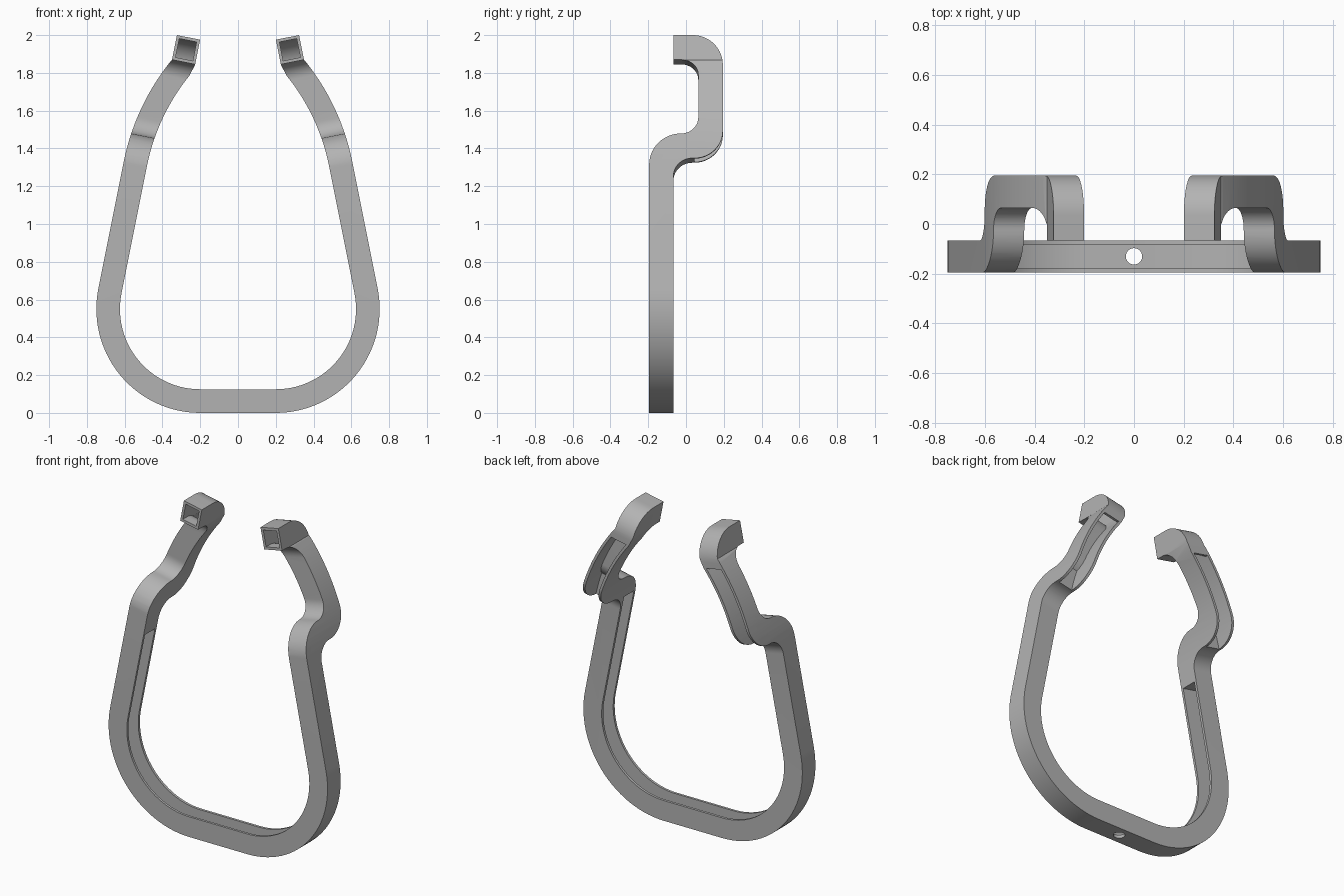
import bpy
from math import sin, cos, radians, pi
from mathutils import Vector

cube = bpy.data.objects.get("Cube")
if cube:
    bpy.data.objects.remove(cube, do_unlink=True)

TILT = radians(11.3)      # inward lean of the legs
END = radians(39)         # lean where the upper arm meets the hook
WIDTH = 0.125             # bar width seen from the front
WALL = 0.016


def arc(cx, cy, r, a, b, n=14):
    """Points on an arc from angle a to b, in degrees."""
    steps = [radians(a + (b - a) * i / n) for i in range(n + 1)]
    return [(cx + r * cos(s), cy + r * sin(s)) for s in steps]


def prism(name, points, place, lo, hi):
    """Extrude a flat outline between two depths; place maps (a, b, depth) to space."""
    n = len(points)
    verts = [place(a, b, d) for d in (lo, hi) for a, b in points]
    faces = [list(range(n)), list(range(n, 2 * n))[::-1]]
    faces += [(i, i + n, (i + 1) % n + n, (i + 1) % n) for i in range(n)]
    mesh = bpy.data.meshes.new(name)
    mesh.from_pydata(verts, [], faces)
    obj = bpy.data.objects.new(name, mesh)
    bpy.context.collection.objects.link(obj)
    bpy.context.view_layer.objects.active = obj
    bpy.ops.object.select_all(action='DESELECT')
    obj.select_set(True)
    bpy.ops.object.mode_set(mode='EDIT')
    bpy.ops.mesh.select_all(action='SELECT')
    bpy.ops.mesh.normals_make_consistent(inside=False)
    bpy.ops.object.mode_set(mode='OBJECT')
    return obj


def apply(obj, modifier):
    bpy.context.view_layer.objects.active = obj
    bpy.ops.object.modifier_apply(modifier=modifier.name)


def combine(obj, other, operation):
    m = obj.modifiers.new("cut", 'BOOLEAN')
    m.operation, m.object, m.solver = operation, other, 'EXACT'
    apply(obj, m)
    bpy.data.objects.remove(other, do_unlink=True)


def edge(d, full=True):
    """Front outline of one half, moved inward by d from the outer edge."""
    t = TILT
    pts = [(-0.05, d)] + arc(0.2, 0.55, 0.55 - d, -90, 11.3, 28)
    normal = Vector((cos(t), sin(t)))
    up = Vector((-sin(t), cos(t)))
    leg = Vector((0.2, 0.55)) + normal * 0.55 + up * 0.685
    if not full:
        return pts + [tuple(leg - normal * d)]
    radius = 1.236
    centre = leg - normal * radius
    pts += arc(centre.x, centre.y, radius - d, 11.3, 39)
    tip = Vector((0.35, 1.867)) - normal * d
    return pts + [tuple(tip), tuple(tip + up * 0.25)]


def band(d_out, d_in, full=True):
    return edge(d_out, full) + edge(d_in, full)[::-1]


def front(side):
    return lambda x, z, y: (side * x, y, z)


def leaning(side):
    """Side profiles follow the lean of the leg."""
    return lambda y, u, v: (side * (v * cos(TILT) - u * sin(TILT)), y,
                            u * cos(TILT) + v * sin(TILT))


# Side profile: leg, shoulder, set-back arm and forward hook
profile = [(-0.195, -1)] + arc(-0.025, 1.17, 0.17, 180, 90)
profile += arc(-0.025, 1.43, 0.09, -90, 0) + arc(-0.025, 1.675, 0.09, 0, 90)
profile += [(-0.067, 1.765), (-0.067, 1.898)] + arc(0.035, 1.738, 0.16, 90, 0)
profile += arc(0.045, 1.355, 0.15, 0, -90) + arc(0.033, 1.105, 0.1, 90, 180)
profile += [(-0.067, -1)]

# Hollow of the hook and arm, open at the hook tip and along the arm's back
hollow = [(-0.1, 1.781)] + arc(-0.025, 1.675, 0.106, 90, 0)
hollow += arc(-0.025, 1.43, 0.106, 0, -50) + [(0.045, 1.15), (0.3, 1.15)]
hollow += [(0.3, 1.7), (0.179, 1.7)] + arc(0.035, 1.738, 0.144, 0, 90) + [(-0.1, 1.882)]

# Half of the frame, then mirrored
frame = prism("frame", band(0, WIDTH), front(1), -0.5, 0.5)
combine(frame, prism("side_profile", profile, leaning(1), -1, 2), 'INTERSECT')
mirror = frame.modifiers.new("mirror", 'MIRROR')
mirror.use_bisect_axis[0] = True
apply(frame, mirror)

for side, top in ((1, 1.22), (-1, 1.04)):
    # Hollow arm and hook
    core = prism("arm_hollow", band(WALL, WIDTH - WALL), front(side), -0.5, 0.5)
    combine(core, prism("hollow_profile", hollow, leaning(side), -1, 2), 'INTERSECT')
    combine(frame, core, 'DIFFERENCE')
    # Cable groove along the inner face of leg and base
    groove = prism("groove", band(0.02, WIDTH + 0.05, False), front(side), -0.18, -0.083)
    limit = [(-0.5, -1), (0.5, -1), (0.5, top), (-0.5, top)]
    combine(groove, prism("groove_limit", limit, leaning(side), -2, 2), 'INTERSECT')
    combine(frame, groove, 'DIFFERENCE')

# Round hole through the base
bore = prism("bore", arc(0, -0.13, 0.033, 0, 345, 23), lambda x, y, z: (x, y, z), -0.1, 0.08)
combine(frame, bore, 'DIFFERENCE')

grey = bpy.data.materials.new("plain_grey")
grey.use_nodes = True
colour = (0.45, 0.45, 0.45, 1)
grey.diffuse_color = colour
grey.node_tree.nodes["Principled BSDF"].inputs["Base Color"].default_value = colour
frame.data.materials.clear()
frame.data.materials.append(grey)
for p in frame.data.polygons:
    p.material_index = 0

bpy.ops.object.select_all(action='DESELECT')
frame.select_set(True)
bpy.context.view_layer.objects.active = frame
bpy.ops.object.shade_smooth_by_angle(angle=radians(30))
